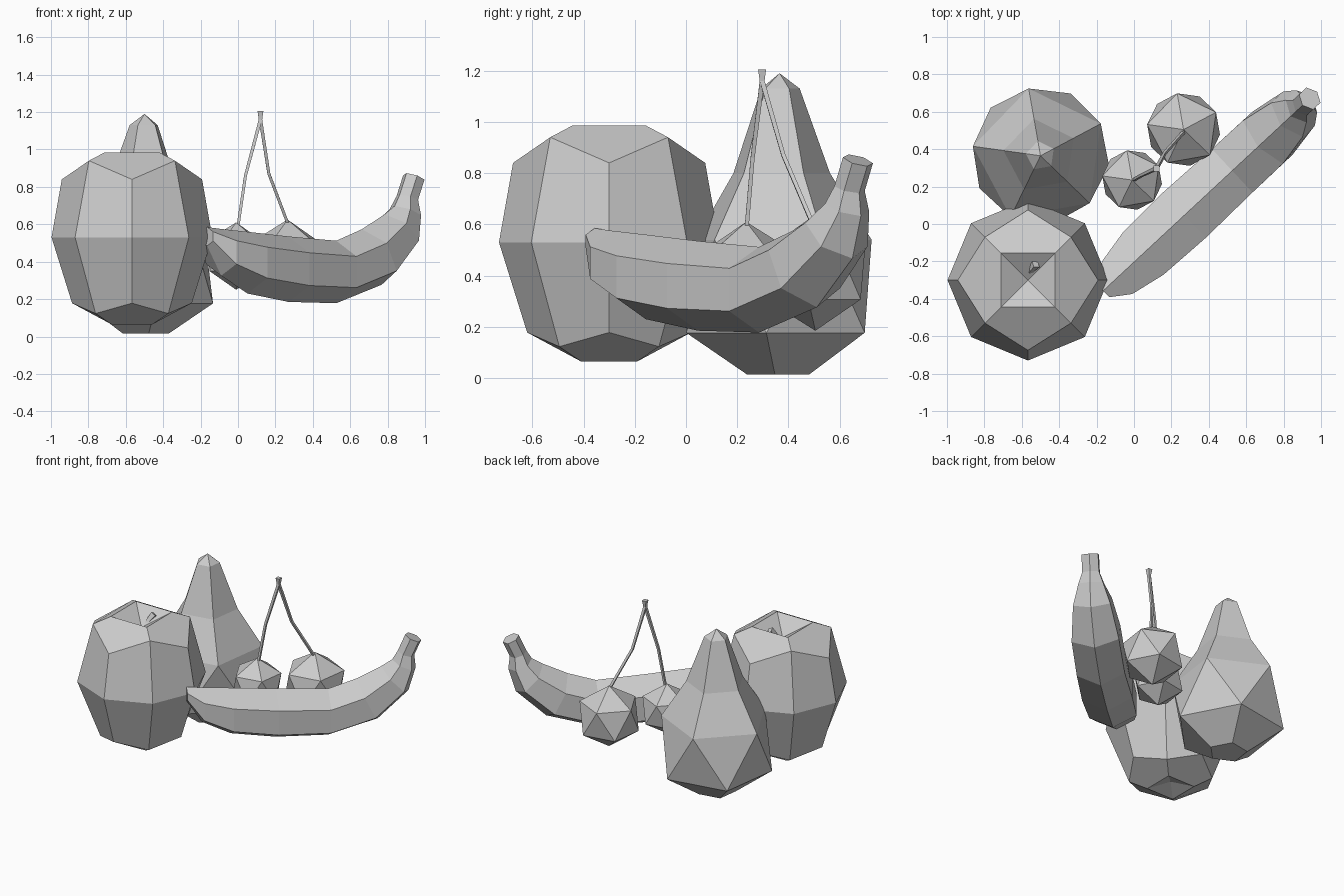
import bpy, bmesh
from math import sin, cos, radians, pi
from mathutils import Vector

cube = bpy.data.objects.get("Cube")
if cube:
    bpy.data.objects.remove(cube, do_unlink=True)

grey = bpy.data.materials.new("plain_grey")
grey.use_nodes = True
COLOUR = (0.6, 0.6, 0.6, 1)
grey.diffuse_color = COLOUR
grey.node_tree.nodes["Principled BSDF"].inputs["Base Color"].default_value = COLOUR


def finish(name, bm):
    bmesh.ops.recalc_face_normals(bm, faces=bm.faces)
    mesh = bpy.data.meshes.new(name)
    bm.to_mesh(mesh)
    bm.free()
    mesh.materials.append(grey)
    obj = bpy.data.objects.new(name, mesh)
    bpy.context.collection.objects.link(obj)
    return obj


def add_ring(bm, centre, radius, z, sides, start):
    """Horizontal ring of vertices, first one at the start angle in degrees."""
    angles = [radians(start) + 2 * pi * i / sides for i in range(sides)]
    return [bm.verts.new((centre[0] + radius * cos(a), centre[1] + radius * sin(a), z))
            for a in angles]


def bridge(bm, a, b):
    n = len(a)
    for i in range(n):
        j = (i + 1) % n
        bm.faces.new((a[i], a[j], b[j], b[i]))


def fan(bm, ring, point):
    tip = bm.verts.new(point)
    for i, v in enumerate(ring):
        bm.faces.new((v, ring[(i + 1) % len(ring)], tip))


def zigzag(bm, upper, lower):
    """Triangle band between rings, the lower one lagging half a step."""
    n = len(upper)
    for i in range(n):
        j = (i + 1) % n
        bm.faces.new((upper[i], lower[i], lower[j]))
        bm.faces.new((upper[i], lower[j], upper[j]))


# Apple: eight-sided body with pentagon shoulders and a dented square at each end
def apple(c):
    bm = bmesh.new()
    middle = add_ring(bm, c, 0.43, 0.53, 8, 0)
    ends = [(0.375, 0.84, 0.325, 0.94, 0.205, 0.985, 0.89),
            (0.32, 0.178, 0.275, 0.123, 0.155, 0.065, 0.11)]
    for r_axis, z_axis, r_diag, z_diag, r_cap, z_cap, z_dent in ends:
        axis = add_ring(bm, c, r_axis, z_axis, 4, 0)
        diag = add_ring(bm, c, r_diag, z_diag, 4, 45)
        cap = add_ring(bm, c, r_cap, z_cap, 4, 45)
        bridge(bm, middle, [v for pair in zip(axis, diag) for v in pair])
        for i in range(4):
            bm.faces.new((cap[i - 1], cap[i], diag[i], axis[i], diag[i - 1]))
        fan(bm, cap, (c[0], c[1], z_dent))
    finish("apple", bm)


# Pear: tapering five-sided neck on a faceted body
def pear(c):
    bm = bmesh.new()
    rings = [add_ring(bm, c, r, z, 5, 28)
             for r, z in ((0.08, 1.13), (0.2, 0.8), (0.365, 0.54))]
    fan(bm, rings[0], (c[0], c[1], 1.19))
    for a, b in zip(rings, rings[1:]):
        bridge(bm, a, b)
    lower = add_ring(bm, c, 0.37, 0.177, 5, -8)
    zigzag(bm, rings[-1], lower)
    base = add_ring(bm, c, 0.13, 0.015, 5, -8)
    bridge(bm, lower, base)
    bm.faces.new(base)
    finish("pear", bm)


# Cherry: a plain icosahedron with one corner up
def cherry(name, c, r):
    bm = bmesh.new()
    x, y, z = c
    wide, rise = r * 0.894, r * 0.447
    upper = add_ring(bm, c, wide, z + rise, 5, 28)
    lower = add_ring(bm, c, wide, z - rise, 5, -8)
    zigzag(bm, upper, lower)
    fan(bm, upper, (x, y, z + r))
    fan(bm, lower, (x, y, z - r))
    finish(name, bm)


# Stem: square tube following a few points
def stem(name, points, radii):
    bm = bmesh.new()
    rings = []
    for i, p in enumerate(points):
        ahead = Vector(points[min(i + 1, len(points) - 1)])
        along = (ahead - Vector(points[max(i - 1, 0)])).normalized()
        side = along.cross(Vector((0, 1, 0))).normalized()
        up = along.cross(side)
        rings.append([bm.verts.new(Vector(p) + radii[i] * (side * cos(a) + up * sin(a)))
                      for a in (pi / 4 + k * pi / 2 for k in range(4))])
    for a, b in zip(rings, rings[1:]):
        bridge(bm, a, b)
    bm.faces.new(rings[0])
    bm.faces.new(rings[-1])
    finish(name, bm)


# Banana: hexagonal sections swept along a curve in a diagonal upright plane
def banana():
    stations = [(-0.165, 0.535, 0.05), (-0.09, 0.45, 0.125), (0.05, 0.395, 0.165),
                (0.27, 0.36, 0.175), (0.525, 0.345, 0.167), (0.715, 0.425, 0.165),
                (0.85, 0.56, 0.13), (0.895, 0.665, 0.085), (0.905, 0.74, 0.058),
                (0.94, 0.85, 0.058)]
    side = Vector((0.93, -1, 0)).normalized()
    path = [Vector((x, 0.285 + 0.93 * (x - 0.525), z)) for x, z, r in stations]
    bm = bmesh.new()
    rings = []
    for i, p in enumerate(path):
        along = (path[min(i + 1, len(path) - 1)] - path[max(i - 1, 0)]).normalized()
        up = side.cross(along).normalized()
        if i < 5:
            up = Vector((0, 0, 1))
        r = stations[i][2]
        rings.append([bm.verts.new(p + r * (1.1 * side * sin(a) + up * cos(a)))
                      for a in (k * pi / 3 for k in range(6))])
    for a, b in zip(rings, rings[1:]):
        bridge(bm, a, b)
    bm.faces.new(rings[0])
    bm.faces.new(rings[-1])
    finish("banana", bm)


apple((-0.567, -0.3))
stem("apple_stem", [(-0.56, -0.27, 0.88), (-0.545, -0.24, 0.93), (-0.525, -0.215, 0.965)],
     [0.015, 0.018, 0.025])
pear((-0.5, 0.365))
cherry("small_cherry", (-0.01, 0.235, 0.43), 0.18)
cherry("large_cherry", (0.265, 0.505, 0.405), 0.22)
TOP = [(0.12, 0.297, 1.16), (0.12, 0.297, 1.205)]
stem("small_cherry_stem", [(0.0, 0.237, 0.59), (0.04, 0.26, 0.86)] + TOP,
     [0.011, 0.011, 0.013, 0.022])
stem("large_cherry_stem", [(0.268, 0.495, 0.6), (0.165, 0.38, 0.87)] + TOP,
     [0.011, 0.011, 0.013, 0.02])
banana()
